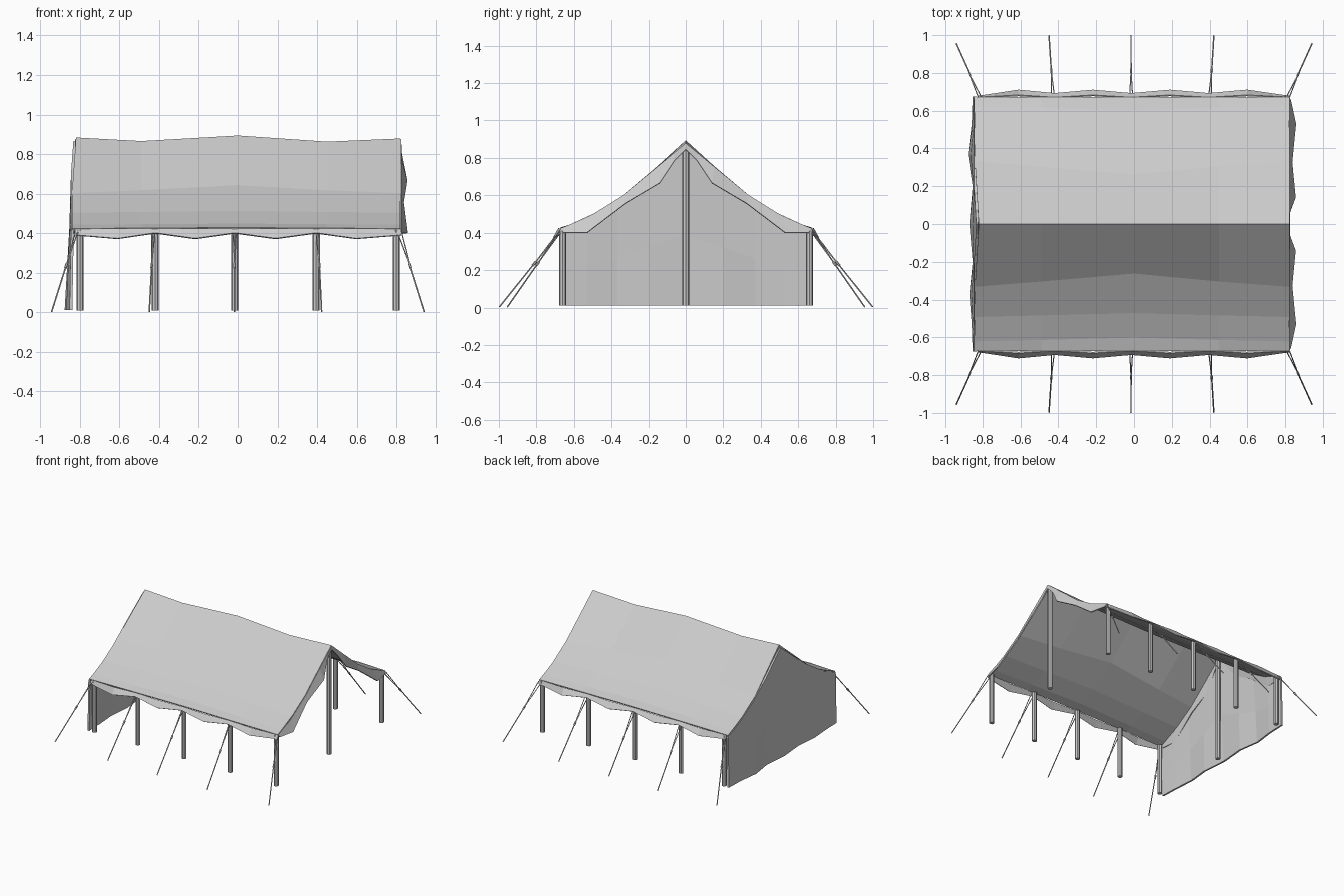
import bpy, bmesh
from mathutils import Vector

if "Cube" in bpy.data.objects:
    bpy.data.objects.remove(bpy.data.objects["Cube"])

canvas = bpy.data.materials.new("plain_grey")
canvas.use_nodes = True
GREY = (0.6, 0.6, 0.6, 1)
canvas.diffuse_color = GREY
canvas.node_tree.nodes["Principled BSDF"].inputs["Base Color"].default_value = GREY


def finish(name, bm, thickness=0):
    bmesh.ops.recalc_face_normals(bm, faces=bm.faces)
    mesh = bpy.data.meshes.new(name)
    bm.to_mesh(mesh)
    bm.free()
    ob = bpy.data.objects.new(name, mesh)
    bpy.context.collection.objects.link(ob)
    mesh.materials.append(canvas)
    if thickness:
        mod = ob.modifiers.new("thickness", 'SOLIDIFY')
        mod.thickness = thickness
        mod.offset = 0
    return ob


def sheet(name, rows, thickness):
    """Cloth panel lofted through rows of points."""
    bm = bmesh.new()
    grid = [[bm.verts.new(p) for p in row] for row in rows]
    for a, b in zip(grid, grid[1:]):
        for i in range(len(a) - 1):
            bm.faces.new((a[i], a[i + 1], b[i + 1], b[i]))
    return finish(name, bm, thickness)


def rod(bm, a, b, radius, sides):
    """Straight cylinder between two points."""
    a, b = Vector(a), Vector(b)
    d = b - a
    m = d.to_track_quat('Z', 'Y').to_matrix().to_4x4()
    m.translation = (a + b) / 2
    bmesh.ops.create_cone(bm, cap_ends=True, segments=sides, radius1=radius,
                          radius2=radius, depth=d.length, matrix=m)


def mirrored(half):
    """Profile of (y, z) from ridge to eave, mirrored to both sides."""
    return [(-y, z) for y, z in reversed(half[1:])] + half


# Roof: sagging ridge and two concave slopes
end_half = [(0, .88), (.33, .60), (.49, .50), (.62, .44), (.67, .42)]
mid_half = [(0, .89), (.26, .64), (.47, .51), (.60, .445), (.67, .425)]
end_profile, mid_profile = mirrored(end_half), mirrored(mid_half)
roof_rows = []
for x, ridge, mid in ((-.82, 0, 0), (-.49, -.022, .4), (0, 0, 1), (.45, -.025, .4), (.82, -.005, 0)):
    row = []
    for (y0, z0), (y1, z1) in zip(end_profile, mid_profile):
        y, z = y0 + (y1 - y0) * mid, z0 + (z1 - z0) * mid
        sx = x - .02 * min(1, abs(y) / .33) if x < -.8 else x
        row.append((sx, y, z + ridge * max(0, 1 - abs(y) / .33)))
    roof_rows.append(row)
sheet("roof", roof_rows, .008)

# Eave valances: scalloped strips hanging between the poles
pole_x = [-.80, -.42, -.015, .395, .80]
for side, label in ((-1, "front"), (1, "back")):
    top, bottom = [], []
    for i, x in enumerate(pole_x):
        corner = i in (0, 4)
        px = x * 1.03 if corner else x
        top.append((px, side * .668, .42))
        bottom.append((px, side * (.675 if corner else .69), .39 if corner else .40))
        if i < 4:
            mx = (x + pole_x[i + 1]) / 2
            top.append((mx, side * .68, .422))
            bottom.append((mx, side * .708, .372))
    sheet(label + "_valance", [top, bottom], .008)

# Gable valances: folded strips under the sloping roof edges
gable_top = mirrored([(0, .875), (.06, .825), (.15, .75), (.33, .60), (.52, .48), (.67, .42)])
gable_low = mirrored([(0, .845), (.06, .785), (.14, .665), (.326, .555), (.53, .40), (.655, .40)])
bulge = [0, 0, .03, .012, .032, .005]
bulge = bulge[:0:-1] + bulge
for end, label, amount in ((1, "open_end", 1), (-1, "closed_end", .5)):
    top = [(end * .82, y, z) for y, z in gable_top]
    bottom = [(end * (.822 + b * amount), y, z) for (y, z), b in zip(gable_low, bulge)]
    sheet(label + "_valance", [top, bottom], .008)

# End wall: closed gable panel with a rippled bottom hem
wall_y = [-.675, -.53, -.37, -.2, 0, .2, .37, .53, .675]
wall_x = [-.845, -.85, -.862, -.845, -.862, -.845, -.87, -.85, -.845]
wall_z = [.415, .475, .57, .70, .865, .70, .57, .475, .415]
rows = []
for t in (0, .45, 1):
    rows.append([(x + (-.838 + .012 * (y == 0) - x) * t, y, .012 + (z - .012) * t)
                 for x, y, z in zip(wall_x, wall_y, wall_z)])
sheet("end_wall", rows, .014)

# Poles: a row along each eave and one tall pole under each ridge end
for side, label in ((-1, "front"), (1, "back")):
    bm = bmesh.new()
    for x in pole_x:
        rod(bm, (x, side * .66, .01), (x, side * .66, .415), .018, 8)
    finish(label + "_poles", bm)
bm = bmesh.new()
for x in (-.80, .80):
    rod(bm, (x, 0, .01), (x, 0, .855), .018, 8)
finish("ridge_poles", bm)

# Guy ropes: doubled upper strands, a slider and a single lower strand
for side, label in ((-1, "front"), (1, "back")):
    bm = bmesh.new()
    for x in pole_x:
        corner = abs(x) > .7
        sx = x * 1.02
        start = Vector((sx, side * .675, .405))
        foot = Vector((sx * 1.155, side * .955, .003)) if corner else Vector((x * 1.07, side * .997, .003))
        knot = start.lerp(foot, .42)
        for off in (-.008, .008):
            rod(bm, start + Vector((off, 0, off)), knot, .003, 5)
        rod(bm, knot, foot, .004, 5)
        rod(bm, knot.lerp(start, .06), knot.lerp(foot, .05), .007, 6)
    finish(label + "_guy_ropes", bm)
